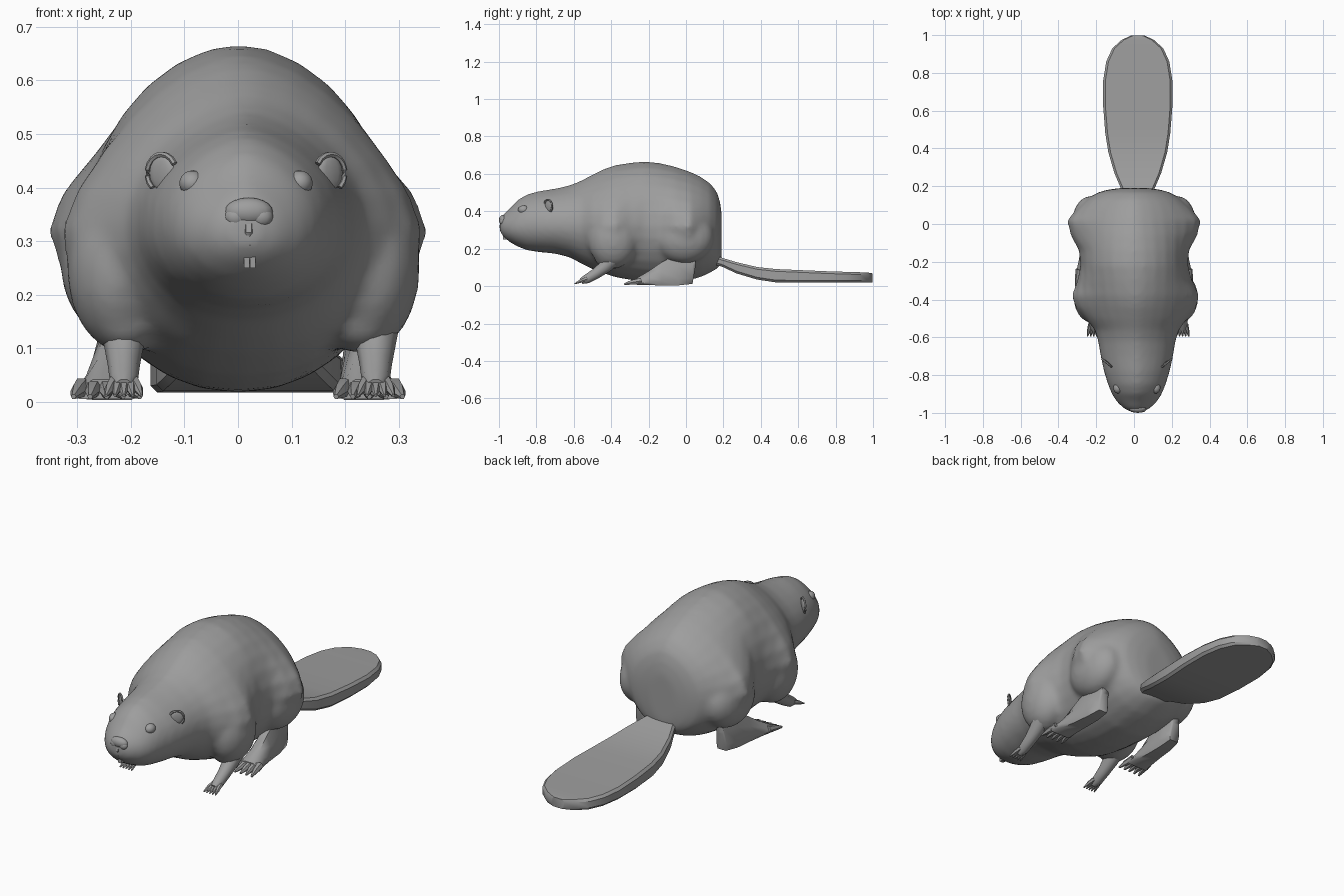
import bpy, bmesh, math
from mathutils import Vector, Matrix

if "Cube" in bpy.data.objects:
    bpy.data.objects.remove(bpy.data.objects["Cube"])

grey = bpy.data.materials.new("grey_fur")
grey.diffuse_color = (0.34, 0.34, 0.34, 1)
grey.use_nodes = True
grey.node_tree.nodes["Principled BSDF"].inputs["Base Color"].default_value = grey.diffuse_color
AX = 0.015  # sideways offset of the head and tail axis


def finish(bm, name, angle=50):
    bmesh.ops.recalc_face_normals(bm, faces=bm.faces)
    me = bpy.data.meshes.new(name)
    bm.to_mesh(me)
    bm.free()
    ob = bpy.data.objects.new(name, me)
    bpy.context.collection.objects.link(ob)
    me.materials.append(grey)
    bpy.ops.object.select_all(action='DESELECT')
    ob.select_set(True)
    bpy.context.view_layer.objects.active = ob
    bpy.ops.object.shade_smooth_by_angle(angle=math.radians(angle))
    return ob


def loft(bm, rings):
    """Join rings of points into a closed skin."""
    rows = [[bm.verts.new(p) for p in r] for r in rings]
    n = len(rows[0])
    for a, b in zip(rows, rows[1:]):
        for i in range(n):
            bm.faces.new((a[i], a[(i + 1) % n], b[(i + 1) % n], b[i]))
    bm.faces.new(rows[0])
    bm.faces.new(rows[-1])


def skin(name, rings, angle=50):
    bm = bmesh.new()
    loft(bm, rings)
    return finish(bm, name, angle)


def tube(name, path, n=8):
    """Tapered tube: path of (x, y, z, radius)."""
    pts = [Vector(p[:3]) for p in path]
    rings = []
    for i, p in enumerate(pts):
        d = pts[min(i + 1, len(pts) - 1)] - pts[max(i - 1, 0)]
        q = d.to_track_quat('Z', 'Y')
        rings.append([p + q @ Vector((math.cos(t), math.sin(t), 0)) * path[i][3]
                      for t in (2 * math.pi * k / n for k in range(n))])
    return skin(name, rings)


def add_ball(bm, loc, size, seg=14, rot=None):
    m = Matrix.Translation(loc) @ (rot or Matrix()) @ Matrix.Diagonal((*size, 1))
    bmesh.ops.create_uvsphere(bm, u_segments=seg, v_segments=seg // 2 + 2, radius=1, matrix=m)


def ball(name, loc, size, seg=14, rot=None):
    bm = bmesh.new()
    add_ball(bm, loc, size, seg, rot)
    return finish(bm, name)


# Head and body: (y, top z, bottom z, half width, height of widest point)
ROWS = [
    (-0.995, .355, .29, .035, .32), (-0.975, .388, .262, .072, .315),
    (-0.94, .418, .233, .108, .315), (-0.90, .462, .211, .133, .32),
    (-0.85, .492, .191, .153, .33), (-0.78, .510, .181, .175, .33),
    (-0.70, .522, .173, .192, .33), (-0.62, .54, .153, .205, .33),
    (-0.56, .565, .12, .218, .33), (-0.50, .597, .09, .25, .33),
    (-0.44, .627, .068, .268, .32), (-0.38, .647, .048, .28, .32),
    (-0.30, .660, .033, .282, .32), (-0.22, .667, .022, .282, .32),
    (-0.14, .658, .018, .285, .32), (-0.06, .640, .018, .288, .32),
    (0.02, .613, .033, .285, .32), (0.08, .585, .048, .27, .31),
    (0.13, .55, .072, .24, .31), (0.165, .505, .092, .195, .30),
    (0.18, .46, .105, .145, .29), (0.19, .40, .14, .08, .28)]
# Shoulder and hip swellings: (y, z, y spread, z spread, amount)
BULGES = [(-0.40, .30, .10, .15, .062), (0.0, .32, .09, .14, .075)]


def body_point(row, t):
    y, top, bot, hw, mid = row
    c, s = math.cos(t), math.sin(t)
    upper = 1.06 + min(.27, abs(y + .2))  # back is broadest over the middle
    x = hw * math.copysign(abs(c) ** (upper if s > 0 else 0.95), c)
    z = mid + s * ((top - mid) if s > 0 else (mid - bot))
    for by, bz, sy, sz, amt in BULGES:
        x += c * amt * math.exp(-((y - by) / sy) ** 2 - ((z - bz) / sz) ** 2)
    shift = AX if y < -0.55 else AX * max(0, (-0.2 - y) / 0.35)
    return (x + shift, y, z)


# Body, shoulders and thighs blended into one skin
N = 28
bm = bmesh.new()
loft(bm, [[body_point(r, 2 * math.pi * i / N) for i in range(N)] for r in ROWS])
for side in (-1, 1):
    add_ball(bm, (side * .23 + .01, -.39, .25), (.10, .135, .155), 20)
    add_ball(bm, (side * .22 + .01, -.40, .15), (.07, .09, .06), 20)
    add_ball(bm, (side * .232, -.01, .26), (.10, .16, .14), 20)
body = finish(bm, "body_and_head", 60)
rm = body.modifiers.new("blend", 'REMESH')
rm.mode = 'VOXEL'
rm.voxel_size = 0.014
rm.use_smooth_shade = True
sm = body.modifiers.new("soften", 'SMOOTH')
sm.factor = 0.5
sm.iterations = 8

# Flat tail: half width along y, following a bent centre line
TAIL = [(.15, .07, .165, .115), (.19, .09, .152, .105), (.27, .124, .128, .068),
        (.38, .156, .102, .035), (.48, .172, .091, .02), (.62, .183, .085, .018),
        (.76, .183, .079, .018), (.86, .167, .076, .018), (.93, .135, .074, .018),
        (.975, .085, .072, .018), (.998, .035, .068, .02)]
rings = []
for y, w, zt, zb in TAIL:
    e = 0.012
    sec = [(-w, zb + e), (-w, zt - e), (-w + .012, zt), (w - .012, zt),
           (w, zt - e), (w, zb + e), (w - .012, zb), (-w + .012, zb)]
    rings.append([(x + 0.02, y, z) for x, z in sec])
skin("tail", rings, 30)

# Hind foot sections: (y, top z, bottom z, half width, x)
FOOT = [(.05, .17, .10, .02, .225), (.035, .175, .012, .030, .225), (-.04, .175, .004, .040, .23),
        (-.13, .128, .004, .046, .235), (-.20, .08, .005, .054, .24), (-.265, .042, .005, .063, .245)]
for side, label in ((-1, "left"), (1, "right")):
    # Wedge-shaped hind foot with toes
    rings = []
    for y, zt, zb, w, x in FOOT:
        h = zt - zb
        sec = [(-w * .8, zb), (w * .8, zb), (w, zb + h * .2), (w * .8, zb + h * .6), (w * .4, zt),
               (-w * .4, zt), (-w * .8, zb + h * .6), (-w, zb + h * .2)]
        rings.append([(side * x + a, y, z) for a, z in sec])
    skin(label + "_hind_foot", rings, 50)
    for k in range(5):
        u = (k - 2) / 2
        x = side * .245
        tube(f"{label}_hind_toe_{k + 1}",
             [(x + u * .046, -.24, .028, .018), (x + u * .054, -.29, .020, .014),
              (x + u * .062, -.33, .010, .005)], 6)

    # Front leg with paw and toes
    fx = side * .235 + .022
    tube(label + "_front_leg", [(fx, -.38, .16, .048), (fx, -.43, .105, .037), (fx, -.48, .068, .03),
                                (fx, -.53, .038, .026), (fx, -.56, .027, .017)], 10)
    for k in range(5):
        u = (k - 2) / 2
        tube(f"{label}_front_toe_{k + 1}",
             [(fx + u * .018, -.53, .038, .012), (fx + u * .026, -.565, .026, .010),
              (fx + u * .033, -.595, .012, .003)], 6)

    # Eye
    ball(label + "_eye", (AX + side * .100, -.868, .408), (.025, .030, .024), 14)

    # Ear: curved rim around a thin flap
    ex = AX + side * .157
    rim = []
    for k in range(11):
        a = math.radians(-50 + 200 * k / 10)
        rim.append((ex + side * math.cos(a) * .027, -.737 + math.cos(a) * .022,
                    .427 + math.sin(a) * .035, .0055))
    tube(label + "_ear_rim", rim, 6)
    ball(label + "_ear_flap", (ex, -.735, .427), (.030, .007, .032), 12,
         Matrix.Rotation(side * .68, 4, 'Z'))

    # Front teeth
    bm = bmesh.new()
    bmesh.ops.create_cube(bm, size=1, matrix=Matrix.Translation((.022 + side * .0055, -.968, .263))
                          @ Matrix.Diagonal((.010, .02, .026, 1)))
    finish(bm, label + "_tooth")

# Nose: wide pad with two lower lobes and a groove strip
ball("nose", (.02, -.977, .355), (.045, .023, .026), 16)
for side, label in ((-1, "left"), (1, "right")):
    ball(label + "_nostril_lobe", (.02 + side * .023, -.979, .345), (.023, .018, .020), 12)
tube("lip_groove", [(.02, -.982, .34, .012), (.02, -.990, .315, .010), (.02, -.987, .293, .006)], 6)
